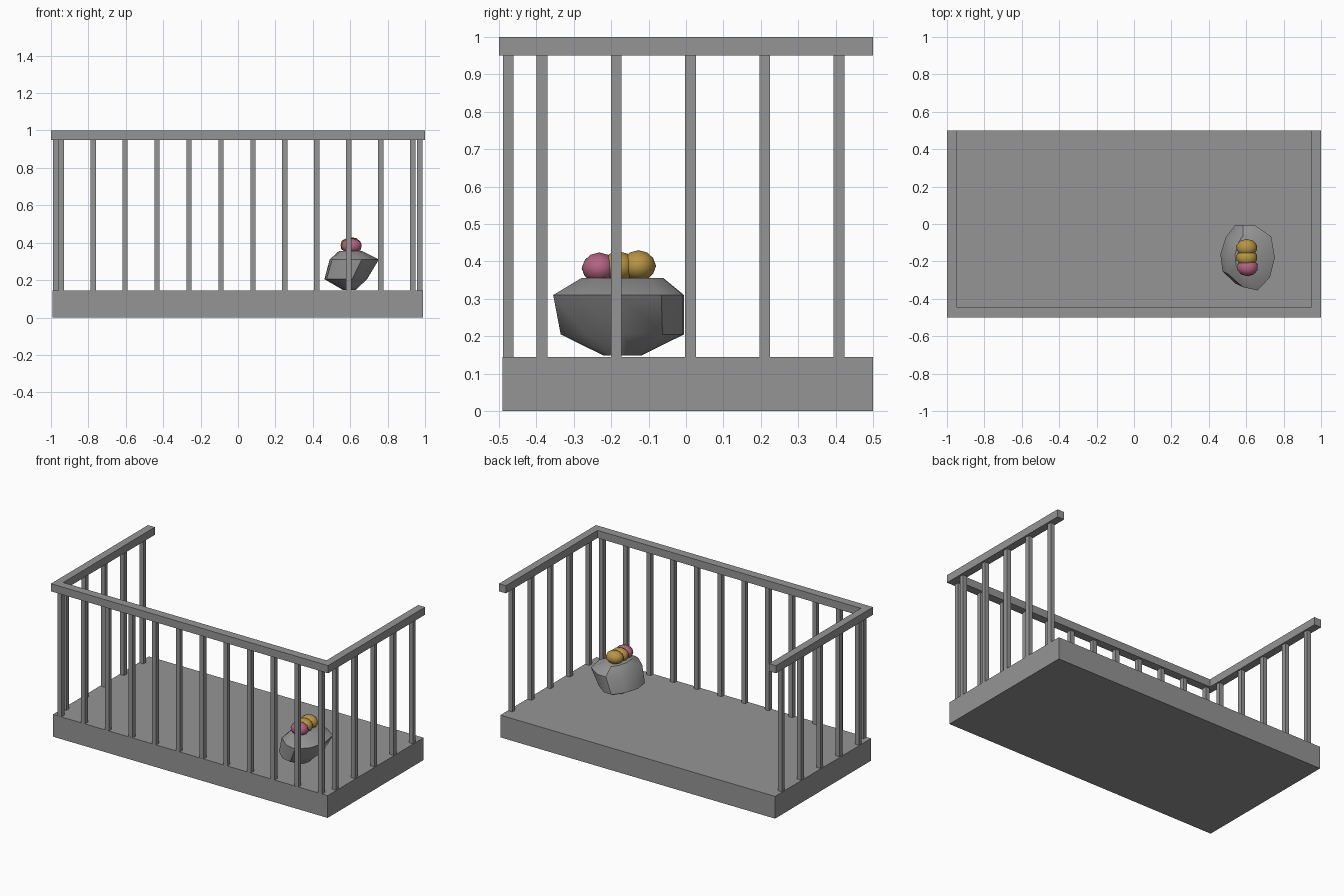
import bpy, bmesh, math
from mathutils import Vector

cube = bpy.data.objects.get("Cube")
if cube:
    bpy.data.objects.remove(cube, do_unlink=True)


def material(name, rgb):
    m = bpy.data.materials.new(name)
    m.use_nodes = True
    m.diffuse_color = (*rgb, 1)
    m.node_tree.nodes["Principled BSDF"].inputs["Base Color"].default_value = (*rgb, 1)
    return m


GREY = material("concrete grey", (0.30, 0.30, 0.30))
PINK = material("dusky pink", (0.45, 0.13, 0.22))
GOLD = material("ochre gold", (0.48, 0.30, 0.06))


def finish(name, bm, mat, smooth=None):
    bmesh.ops.recalc_face_normals(bm, faces=bm.faces)
    mesh = bpy.data.meshes.new(name)
    bm.to_mesh(mesh)
    bm.free()
    mesh.materials.append(mat)
    ob = bpy.data.objects.new(name, mesh)
    bpy.context.scene.collection.objects.link(ob)
    if smooth:
        bpy.ops.object.select_all(action='DESELECT')
        ob.select_set(True)
        bpy.context.view_layer.objects.active = ob
        bpy.ops.object.shade_smooth_by_angle(angle=math.radians(smooth))
    return ob


def box(name, x, y, z, mat):
    bm = bmesh.new()
    bmesh.ops.create_cube(bm, size=1)
    for v in bm.verts:
        v.co = Vector([(r[0] + r[1]) / 2 + c * (r[1] - r[0]) for r, c in zip((x, y, z), v.co)])
    return finish(name, bm, mat)


# Floor slab
FLOOR, RAIL = 0.145, 0.95
box("floor_slab", (-0.993, 0.99), (-0.49, 0.5), (0, FLOOR), GREY)

# U-shaped handrail, open at the back
bm = bmesh.new()
outline = [(-1, 0.5), (-1, -0.5), (1, -0.5), (1, 0.5),
           (0.95, 0.5), (0.95, -0.445), (-0.95, -0.445), (-0.95, 0.5)]
face = bm.faces.new([bm.verts.new((x, y, RAIL)) for x, y in outline])
top = bmesh.ops.extrude_face_region(bm, geom=[face])["geom"]
bmesh.ops.translate(bm, vec=(0, 0, 0.05), verts=[g for g in top if isinstance(g, bmesh.types.BMVert)])
finish("handrail", bm, GREY)


# Balusters along the front and both sides
def baluster(name, x, y):
    h = 0.0145
    box(name, (x - h, x + h), (y - h, y + h), (FLOOR - 0.005, RAIL + 0.005), GREY)


for i in range(12):
    baluster(f"front_baluster_{i + 1}", -0.946 + i * 0.171, -0.475)
for side, x in (("right", -0.974), ("left", 0.972)):
    for i in range(5):
        baluster(f"{side}_baluster_{i + 1}", x, -0.385 + i * 0.1985)

# Faceted boulder, lofted through rings: z, x range, y range
rings = [(0.148, 0.56, 0.63, -0.22, -0.12),
         (0.205, 0.462, 0.69, -0.335, -0.005),
         (0.31, 0.49, 0.753, -0.355, -0.005),
         (0.355, 0.54, 0.665, -0.28, -0.06)]
shape = [(-0.3, 1), (0.2, 0.98), (0.85, 0.65), (1, 0), (0.8, -0.6),
         (0.3, -1), (-0.3, -0.9), (-0.9, -0.5), (-1, 0.05), (-0.75, 0.6)]
bm = bmesh.new()
loops = []
for z, x0, x1, y0, y1 in rings:
    loops.append([bm.verts.new(((x0 + x1) / 2 + u * (x1 - x0) / 2,
                                (y0 + y1) / 2 + v * (y1 - y0) / 2, z)) for u, v in shape])
n = len(shape)
for a, b in zip(loops, loops[1:]):
    for i in range(n):
        j = (i + 1) % n
        bm.faces.new((a[i], a[j], b[j], b[i]))
bm.faces.new(loops[0])
bm.faces.new(loops[-1])
finish("boulder", bm, GREY, 35)

# Row of three pebbles resting on the boulder
for name, x, y, z, mat in (("pink_pebble", 0.607, -0.232, 0.382, PINK),
                           ("middle_gold_pebble", 0.603, -0.18, 0.385, GOLD),
                           ("back_gold_pebble", 0.603, -0.127, 0.388, GOLD)):
    bm = bmesh.new()
    bmesh.ops.create_icosphere(bm, subdivisions=2, radius=1)
    for v in bm.verts:
        v.co = Vector((x + v.co.x * 0.057, y + v.co.y * 0.047, z + v.co.z * 0.042))
    finish(name, bm, mat, 40)
